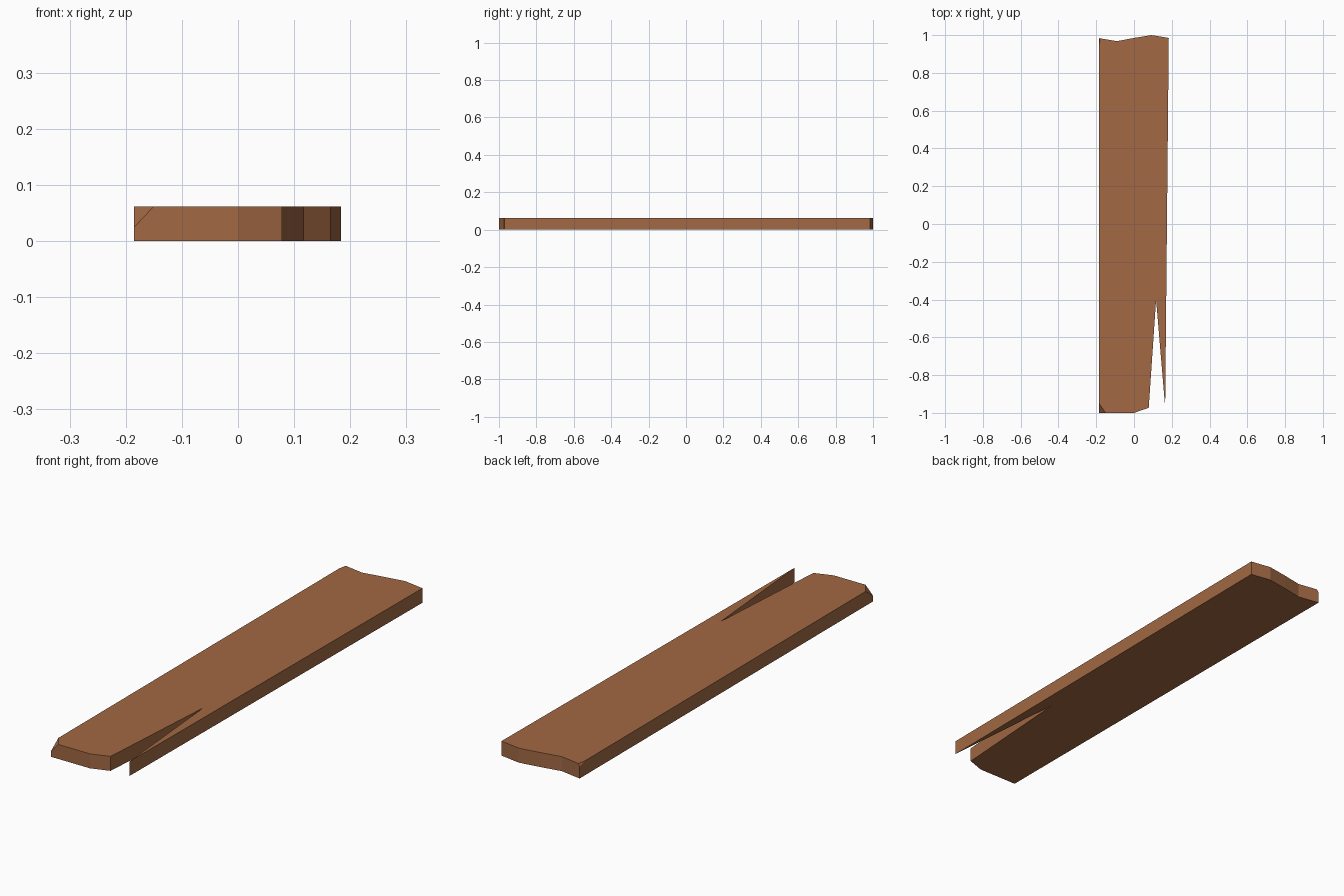
import bpy
import bmesh
from mathutils import Vector

if "Cube" in bpy.data.objects:
    bpy.data.objects.remove(bpy.data.objects["Cube"])

THICK = 0.062

# Plank outline seen from above: ragged ends and a long split at the front
outline = [
    (-0.185, -1.0), (0.0, -1.0), (0.078, -0.973), (0.117, -0.40),
    (0.165, -0.97), (0.184, 0.985), (0.092, 1.0), (0.0, 0.985),
    (-0.09, 0.968), (-0.185, 0.984),
]


def chip_corner(bm, corner, size):
    """Slice a corner off; size gives signed offsets along x, y, z."""
    c = Vector(corner)
    normal = Vector((-1 / size[0], -1 / size[1], -1 / size[2])).normalized()
    geom = bm.verts[:] + bm.edges[:] + bm.faces[:]
    cut = bmesh.ops.bisect_plane(bm, geom=geom, plane_co=c + Vector((size[0], 0, 0)),
                                 plane_no=normal, clear_outer=True)
    edges = [e for e in cut["geom_cut"] if isinstance(e, bmesh.types.BMEdge)]
    bmesh.ops.holes_fill(bm, edges=edges, sides=0)


# Plank body
bm = bmesh.new()
base = bm.faces.new([bm.verts.new((x, y, 0)) for x, y in outline])
ext = bmesh.ops.extrude_face_region(bm, geom=[base], use_keep_orig=True)
top = [v for v in ext["geom"] if isinstance(v, bmesh.types.BMVert)]
bmesh.ops.translate(bm, verts=top, vec=(0, 0, THICK))

# Chipped left corners
chip_corner(bm, (-0.185, -1.0, THICK), (0.035, 0.05, -0.037))
chip_corner(bm, (-0.185, 0.984, THICK), (0.007, -0.035, -0.012))
bmesh.ops.recalc_face_normals(bm, faces=bm.faces[:])

mesh = bpy.data.meshes.new("broken_plank")
bm.to_mesh(mesh)
bm.free()
plank = bpy.data.objects.new("broken_plank", mesh)
bpy.context.collection.objects.link(plank)

# Wood colour
wood = bpy.data.materials.new("brown wood")
wood.diffuse_color = (0.36, 0.14, 0.057, 1)
wood.use_nodes = True
wood.node_tree.nodes["Principled BSDF"].inputs["Base Color"].default_value = wood.diffuse_color
mesh.materials.append(wood)
